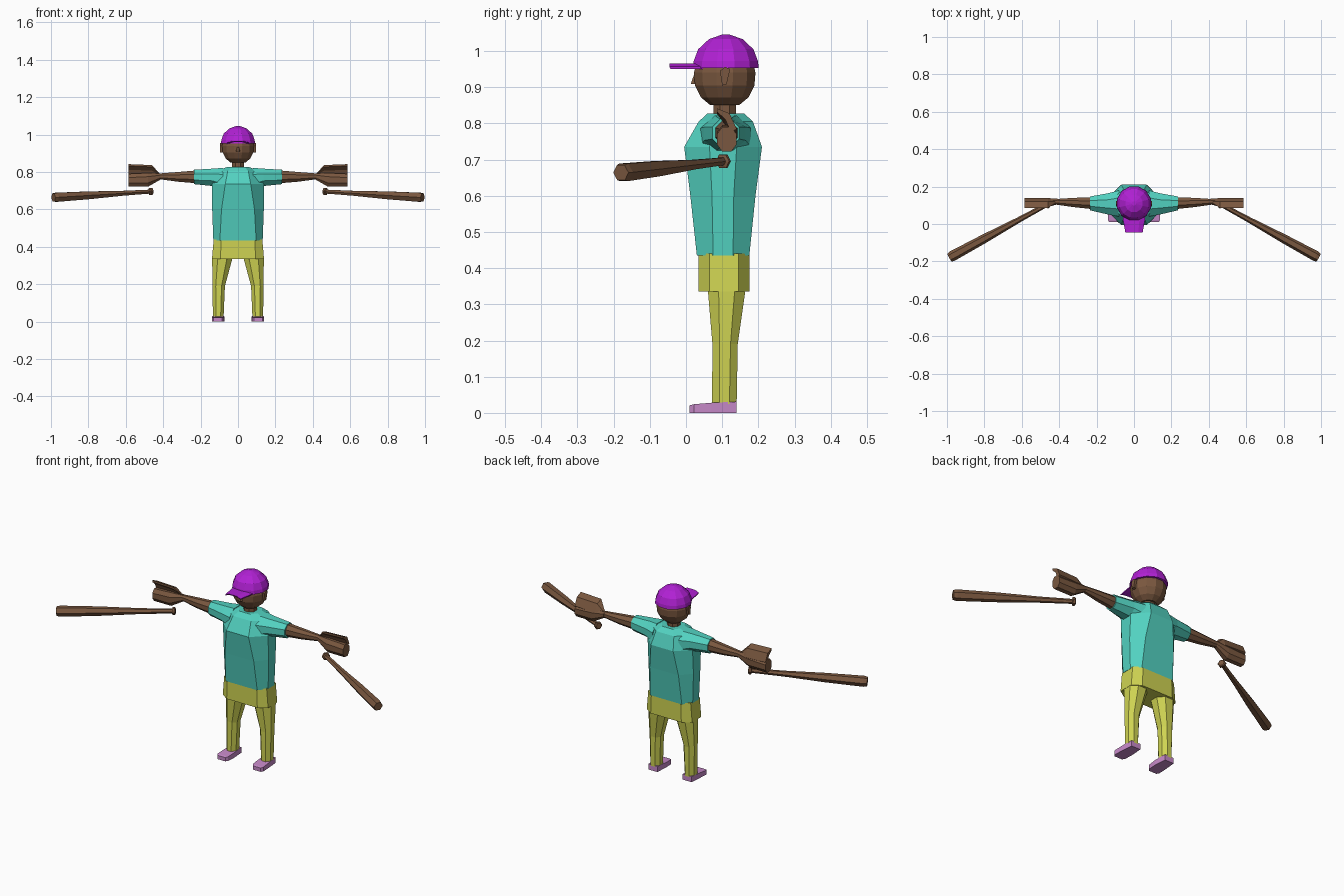
import bpy, bmesh, math
from mathutils import Vector

if "Cube" in bpy.data.objects:
    bpy.data.objects.remove(bpy.data.objects["Cube"])


def material(name, rgb):
    m = bpy.data.materials.new(name)
    m.diffuse_color = (*rgb, 1)
    m.use_nodes = True
    m.node_tree.nodes["Principled BSDF"].inputs["Base Color"].default_value = m.diffuse_color
    return m


SKIN = material("brown", (0.195, 0.097, 0.05))
SHIRT = material("turquoise", (0.085, 0.64, 0.53))
PANTS = material("olive yellow", (0.62, 0.65, 0.085))
CAP = material("purple", (0.44, 0.015, 0.66))
SHOE = material("pink", (0.57, 0.25, 0.58))


def loft(name, rings, mat, mirror=False):
    """Skin a list of equal-length point rings and cap both ends."""
    bm = bmesh.new()
    loops = [[bm.verts.new(p) for p in ring] for ring in rings]
    n = len(loops[0])
    for a, b in zip(loops, loops[1:]):
        for i in range(n):
            j = (i + 1) % n
            bm.faces.new((a[i], a[j], b[j], b[i]))
    bm.faces.new(loops[0])
    bm.faces.new(loops[-1])
    bmesh.ops.recalc_face_normals(bm, faces=bm.faces[:])
    me = bpy.data.meshes.new(name)
    bm.to_mesh(me)
    bm.free()
    me.materials.append(mat)
    ob = bpy.data.objects.new(name, me)
    bpy.context.collection.objects.link(ob)
    if mirror:
        ob.modifiers.new("Mirror", 'MIRROR')
    return ob


def octagon(a0, a1, b0, b1, ca, cb):
    """Rectangle with its corners cut by ca and cb."""
    return [(a0 + ca, b0), (a1 - ca, b0), (a1, b0 + cb), (a1, b1 - cb),
            (a1 - ca, b1), (a0 + ca, b1), (a0, b1 - cb), (a0, b0 + cb)]


def along_z(z, *o):
    return [(a, b, z) for a, b in octagon(*o)]


def along_x(x, *o):
    return [(x, a, b) for a, b in octagon(*o)]


def lathe(name, profile, cy, mat, n=12):
    rings = [[(r * math.cos(2 * math.pi * (i + .5) / n),
               cy + r * math.sin(2 * math.pi * (i + .5) / n), z) for i in range(n)]
             for z, r in profile]
    return loft(name, rings, mat)


# Shirt body and sleeves
loft("shirt_body", [
    along_z(.435, -.132, .132, .03, .175, .035, .045),
    along_z(.60, -.138, .138, .012, .192, .05, .06),
    along_z(.735, -.138, .138, -.005, .21, .07, .07),
    along_z(.805, -.115, .115, .035, .185, .06, .05),
    along_z(.828, -.055, .055, .06, .16, .02, .03)], SHIRT)
loft("sleeve", [
    along_x(.08, .04, .18, .70, .822, .04, .035),
    along_x(.135, .05, .165, .725, .818, .035, .028),
    along_x(.235, .073, .147, .735, .812, .022, .022)], SHIRT, True)

# Arms
loft("arm", [
    along_x(.225, .08, .142, .74, .808, .02, .02),
    along_x(.32, .09, .14, .748, .80, .015, .015),
    along_x(.425, .105, .133, .762, .792, .008, .008)], SKIN, True)

# Hands: thick palm with a thin finger lip curling forward over it
loft("palm", [
    along_x(.41, .105, .135, .762, .792, .008, .008),
    along_x(.48, .085, .14, .722, .795, .015, .02),
    along_x(.585, .085, .14, .722, .79, .015, .02)], SKIN, True)
curl = [(.085, .842), (.12, .828), (.14, .785), (.125, .775), (.108, .812), (.085, .832)]
loft("fingers", [
    [(.42, .12 + (y - .115) * .25, .782 + (z - .80) * .25) for y, z in curl],
    [(.46, y, z - .005) for y, z in curl],
    [(.585, y, z) for y, z in curl]], SKIN, True)

# Bats: hexagonal, with a knob at the thin end
start, end = Vector((.458, .108, .696)), Vector((.987, -.18, .664))
axis = (end - start).normalized()
side = axis.cross(Vector((0, 0, 1))).normalized()
up = side.cross(axis)
bat = []
for t, r in [(0, .016), (.008, .021), (.025, .021), (.03, .012), (.3, .015),
             (.65, .024), (.97, .028), (1, .024)]:
    c = start.lerp(end, t)
    bat.append([c + r * (side * math.cos(k * math.pi / 3) + up * math.sin(k * math.pi / 3))
                for k in range(6)])
loft("bat", bat, SKIN, True)

# Trousers
loft("hips", [
    along_z(.335, -.139, .139, .035, .175, .045, .03),
    along_z(.44, -.13, .13, .035, .175, .04, .03)], PANTS)
loft("leg", [
    along_z(.345, .028, .138, .06, .165, .03, .03),
    along_z(.19, .07, .137, .073, .143, .018, .02),
    along_z(.025, .077, .134, .072, .14, .016, .02)], PANTS, True)

# Shoes
loft("shoe", [
    [(x0, y, 0), (x1, y, 0), (x1, y, h), (x0, y, h)]
    for y, x0, x1, h in [(.14, .078, .132, .031), (.07, .073, .138, .028),
                         (.022, .076, .14, .024), (.01, .085, .132, .021)]], SHOE, True)

# Neck and head
lathe("neck", [(.815, .034), (.865, .034)], .107, SKIN, 8)
lathe("head", [(.851, .042), (.872, .068), (.905, .085), (.94, .088), (.965, .082)],
      .107, SKIN)
loft("nose", [
    [(-.016, .03, .908), (.016, .03, .908), (.006, .032, .945), (-.006, .032, .945)],
    [(-.006, .013, .909), (.006, .013, .909), (.003, .024, .94), (-.003, .024, .94)]], SKIN)
loft("ear", [
    [(x, y, z) for y, z in [(.10, .905), (.112, .908), (.122, .95), (.108, .956), (.094, .945)]]
    for x in (.078, .096)], SKIN, True)

# Cap dome and arched brim
lathe("cap_dome", [(.953, .094), (.972, .092), (1.005, .079), (1.033, .048), (1.045, .012)],
      .11, CAP)
brim = []
for y, w in [(.06, .062), (.02, .058), (-.046, .046)]:
    xs = [-w, -w * .5, w * .5, w]
    top = [(x, y, .966 - .009 * (abs(x) > w * .7)) for x in xs]
    brim.append(top + [(x, y + .003, z - .006) for x, y, z in reversed(top)])
loft("cap_brim", brim, CAP)
